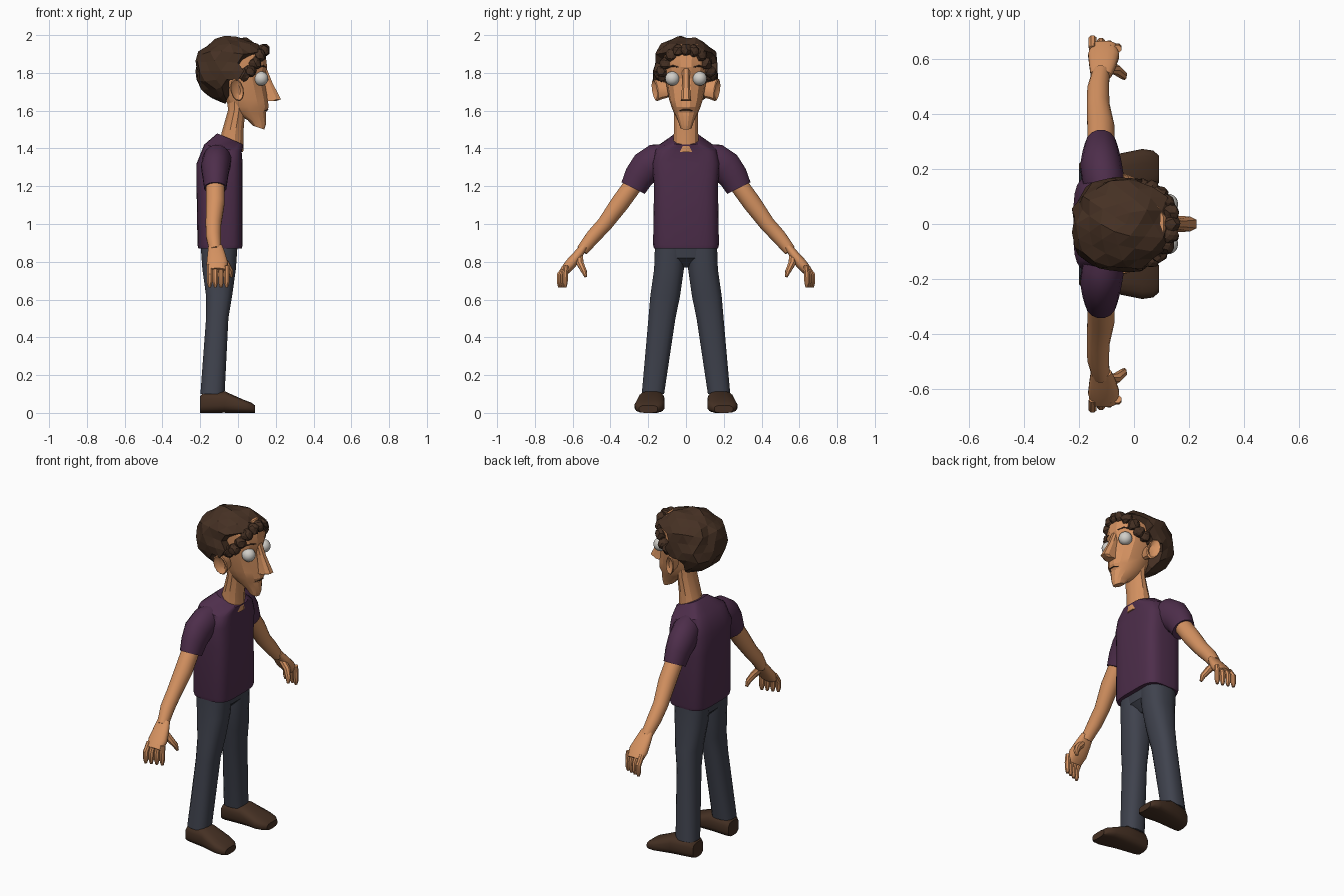
import bpy, bmesh, math, random
from mathutils import Vector

random.seed(4)
default_cube = bpy.data.objects.get("Cube")
if default_cube:
    bpy.data.objects.remove(default_cube, do_unlink=True)


def material(name, red, green, blue):
    mat = bpy.data.materials.new(name)
    mat.use_nodes = True
    mat.diffuse_color = (red, green, blue, 1)
    shader = mat.node_tree.nodes["Principled BSDF"]
    shader.inputs["Base Color"].default_value = mat.diffuse_color
    return mat


SKIN = material("skin", .67, .29, .12)
SHIRT = material("plum cloth", .075, .027, .07)
PANTS = material("slate cloth", .05, .055, .075)
BROWN = material("dark brown", .06, .03, .017)
WHITE = material("eye white", .64, .62, .58)


def finish(bm, name, mat, angle=35):
    """Turn a bmesh into a named object; angle zero leaves it faceted."""
    bmesh.ops.recalc_face_normals(bm, faces=bm.faces)
    mesh = bpy.data.meshes.new(name)
    bm.to_mesh(mesh)
    bm.free()
    mesh.materials.append(mat)
    part = bpy.data.objects.new(name, mesh)
    bpy.context.scene.collection.objects.link(part)
    if angle:
        bpy.ops.object.select_all(action="DESELECT")
        part.select_set(True)
        bpy.context.view_layer.objects.active = part
        bpy.ops.object.shade_smooth_by_angle(angle=math.radians(angle))


def signed_power(value, exponent):
    return math.copysign(abs(value) ** exponent, value)


def loft(name, mat, rings, sides=16, power=2, side=1, angle=35):
    """Skin superellipse rings given as (centre, half axis, half axis)."""
    bm = bmesh.new()
    loops = []
    for centre, across, along in rings:
        loop = []
        for i in range(sides):
            turn = math.tau * (i + .5) / sides
            p = Vector(centre)
            p += Vector(across) * signed_power(math.cos(turn), 2 / power)
            p += Vector(along) * signed_power(math.sin(turn), 2 / power)
            loop.append(bm.verts.new((p.x, p.y * side, p.z)))
        loops.append(loop)
    for low, high in zip(loops, loops[1:]):
        for i in range(sides):
            bm.faces.new((low[i - 1], low[i], high[i], high[i - 1]))
    bm.faces.new(loops[0])
    bm.faces.new(loops[-1])
    finish(bm, name, mat, angle)


def pair(name, mat, rings, **options):
    for label, side in (("left_", 1), ("right_", -1)):
        loft(label + name, mat, rings, side=side, **options)


def level(z, back, front, inner, outer, tilt=0):
    """Horizontal ring from its extents, optionally tipped forward."""
    return (((back + front) / 2, (inner + outer) / 2, z),
            ((front - back) / 2, 0, -tilt), (0, (outer - inner) / 2, 0))


def wide(z, back, front, half, tilt=0):
    """Horizontal ring centred on the body."""
    return level(z, back, front, -half, half, tilt)


def tube(*points, flat=1):
    """Rings square to a path of (x, y, z, radius), widened along x by flat."""
    spots = [Vector(point[:3]) for point in points]
    rings = []
    for i, spot in enumerate(spots):
        after, before = spots[min(i + 1, len(spots) - 1)], spots[max(i - 1, 0)]
        tangent = (after - before).normalized()
        across = Vector((1, 0, 0))
        across = (across - tangent * across.dot(tangent)).normalized()
        radius = points[i][-1]
        rings.append((spot, across * radius * flat, tangent.cross(across) * radius))
    return rings


# Shirt with boxy body, sloped shoulders and a tipped neckline
loft("shirt_body", SHIRT, [
    wide(.87, -.21, .02, .17), wide(.89, -.215, .025, .175),
    wide(1.2, -.22, .025, .17), wide(1.32, -.22, .025, .18),
    wide(1.4, -.18, .02, .16, tilt=.02), wide(1.45, -.11, .03, .075, tilt=.03),
], sides=24, power=4)
pair("sleeve", SHIRT, tube(
    (-.1, .08, 1.37, .06), (-.11, .15, 1.34, .09), (-.12, .21, 1.3, .09),
    (-.12, .25, 1.25, .08), (-.12, .28, 1.19, .07), flat=.85))

# Trousers
loft("trouser_seat", PANTS, [
    wide(.77, -.14, -.06, .02), wide(.82, -.19, -.01, .12), wide(.9, -.2, 0, .165),
], power=3)
pair("trouser_leg", PANTS, [
    level(.1, -.2, -.07, .115, .235), level(.5, -.17, -.05, .055, .2),
    level(.62, -.17, -.03, .03, .19), level(.76, -.19, -.01, .01, .17),
    level(.9, -.2, 0, 0, .165)], power=2.5)

# Shoes, lofted heel to toe and splayed a little
shoe = [(-.2, .05, .09), (-.18, .06, .11), (-.07, .07, .115),
        (.03, .08, .07), (.07, .07, .055), (.09, .05, .04)]
pair("shoe", BROWN, [((x, .19 + x / 10, height / 2), (0, half, 0), (0, 0, height / 2))
                     for x, half, height in shoe], power=3)

# Arms and hands
pair("arm", SKIN, tube(
    (-.12, .27, 1.22, .05), (-.12, .35, 1.11, .05), (-.13, .43, 1, .042),
    (-.13, .49, .935, .04), (-.12, .55, .86, .032)))
pair("palm", SKIN, tube(
    (-.12, .54, .88, .02), (-.115, .57, .84, .025),
    (-.11, .61, .79, .03), (-.11, .645, .75, .025), flat=1.9), power=2.5)
for i, finger in enumerate(("little", "ring", "middle", "index")):
    x, y = -.15 + .03 * i, .67 - .01 * i
    pair(finger + "_finger", SKIN, tube(
        (x, .635, .78, .015), (x, y, .73, .016), (x, y, .69, .015), (x, y, .665, .008),
    ), sides=8)
pair("thumb", SKIN, tube(
    (-.1, .565, .83, .02), (-.065, .56, .79, .02),
    (-.04, .54, .75, .016), (-.035, .53, .72, .008)), sides=8)

# Neck, and head with narrow jaw
loft("neck", SKIN, [
    wide(1.38, -.1, .03, .07), wide(1.48, -.09, .03, .067),
    wide(1.6, -.055, .04, .067), wide(1.7, -.06, .05, .08)], sides=12, angle=28)
loft("head", SKIN, [
    wide(1.51, .08, .14, .03, tilt=.01), wide(1.54, .05, .15, .04, tilt=.01),
    wide(1.59, -.02, .15, .065), wide(1.62, -.05, .165, .077),
    wide(1.66, -.07, .16, .09), wide(1.77, -.1, .14, .11),
    wide(1.83, -.1, .157, .118), wide(1.89, -.1, .15, .12), wide(1.95, -.08, .11, .09),
], sides=14, power=2.2, angle=22)
loft("nose", SKIN, [
    wide(1.65, .13, .2, .03), wide(1.66, .12, .23, .028),
    wide(1.75, .11, .183, .02), wide(1.83, .11, .15, .022)], sides=8, power=3, angle=25)
loft("mouth", BROWN, tube(
    (.14, -.036, 1.6, .003), (.157, -.016, 1.605, .004),
    (.157, .016, 1.605, .004), (.14, .036, 1.6, .003)), sides=6)
pair("eyebrow", BROWN, tube(
    (.147, .035, 1.83, .005), (.134, .07, 1.837, .005), (.1, .105, 1.826, .004)), sides=6)

# Ears: flared cup with a sunken middle
ear = [(.105, .7), (.14, .85), (.162, 1), (.167, .9), (.152, .5)]
pair("ear", SKIN, [((-.005, y, 1.71), Vector((.036, -.015, -.005)) * size,
                    Vector((-.006, .007, .06)) * size) for y, size in ear], sides=12)

# Eyes
for label, side in (("left", 1), ("right", -1)):
    bm = bmesh.new()
    bmesh.ops.create_uvsphere(bm, u_segments=20, v_segments=14, radius=.038)
    bmesh.ops.translate(bm, verts=bm.verts, vec=(.122, side * .072, 1.77))
    finish(bm, label + "_eye", WHITE, angle=60)


def hairline(x):
    """Lowest height of the hair: nape, sideburn, then forehead."""
    if x < -.045:
        return 1.6
    return 1.75 if x < .05 else 1.87


# Faceted hair mass, tucked inside the head below the hairline
bm = bmesh.new()
bmesh.ops.create_icosphere(bm, subdivisions=3, radius=1)
middle = Vector((-.03, 0, 1.81))
bulge = 2.4
for vert in bm.verts:
    ray = vert.co.normalized()
    reach = sum(abs(part) ** bulge for part in ray) ** (-1 / bulge)
    offset = ray * Vector((1, 1, 1)).x * reach * random.uniform(.93, 1.04)
    spot = middle + Vector((offset.x * .195, offset.y * .175, offset.z * .182))
    drop = max(0, 1.75 - spot.z)
    spot.y *= 1 - drop * 1.5
    if spot.x < -.1:
        spot.x += drop * .35
    if spot.z < hairline(spot.x):
        spot = middle.lerp(spot, .45)
    vert.co = spot
finish(bm, "hair", BROWN, angle=0)

# Loose curls in an arc from sideburn over the forehead to sideburn
bm = bmesh.new()
curl_count = 11
for i in range(curl_count):
    turn = math.pi * (i / (curl_count - 1) - .5)
    sway = math.sin(turn)
    root = Vector((.03 + .105 * math.cos(turn), .13 * sway, 1.92 - .13 * abs(sway) ** 3))
    curl = bmesh.ops.create_icosphere(bm, subdivisions=2, radius=.034)
    for vert in curl["verts"]:
        vert.co = root + vert.co * random.uniform(.85, 1.12)
finish(bm, "hairline_curls", BROWN, angle=0)
